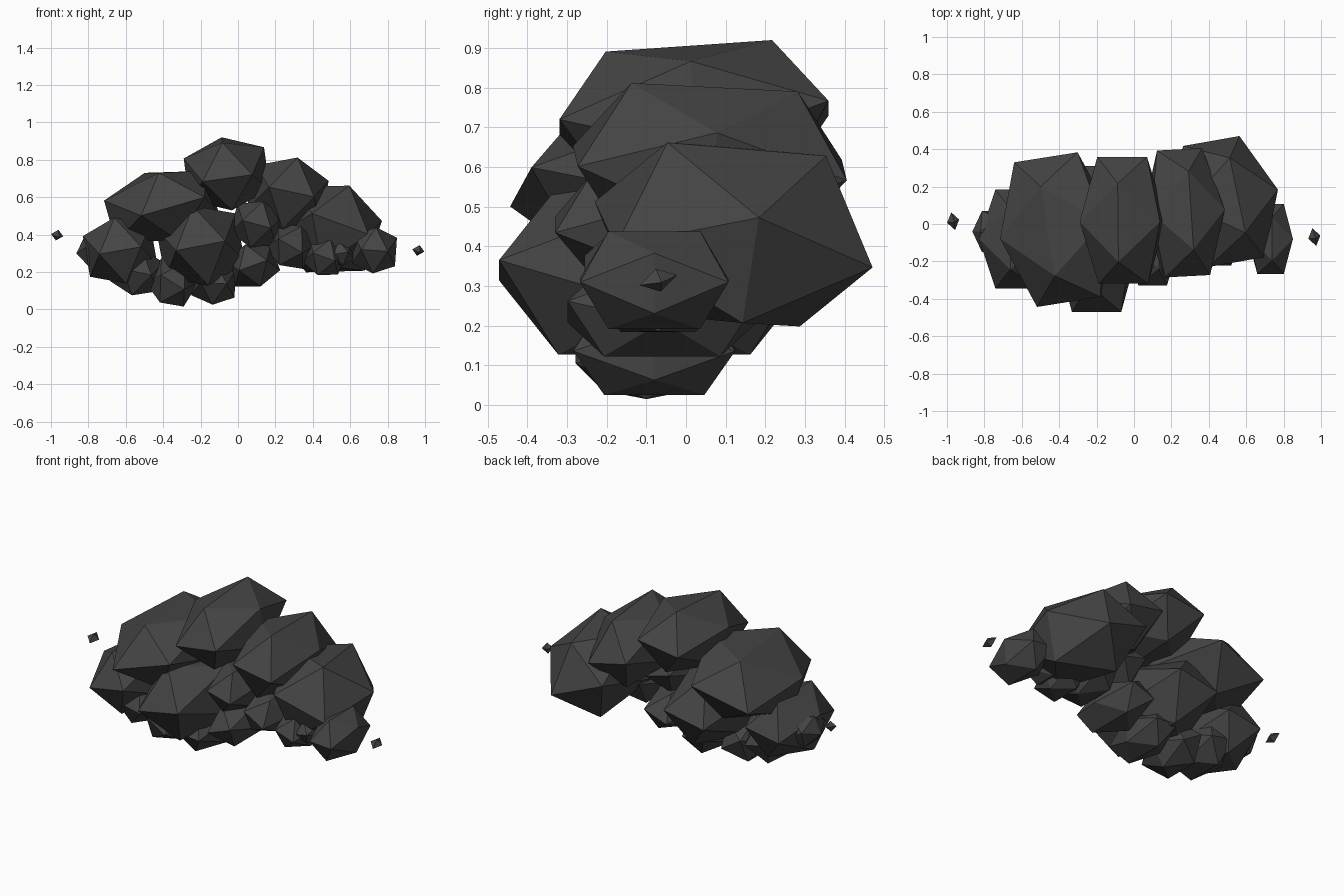
import bpy
from math import radians
from mathutils import Matrix, Euler, Vector

if "Cube" in bpy.data.objects:
    bpy.data.objects.remove(bpy.data.objects["Cube"])

# One dark soot colour for the whole cloud
soot = bpy.data.materials.new("dark_soot")
soot.diffuse_color = (0.058, 0.058, 0.058, 1)
soot.use_nodes = True
soot.node_tree.nodes["Principled BSDF"].inputs["Base Color"].default_value = soot.diffuse_color

P = 1.618034
ICO = [(x * P, 0, z) for x in (-1, 1) for z in (-1, 1)]
ICO += [(0, y, z * P) for y in (-1, 1) for z in (-1, 1)]
ICO += [(x, y * P, 0) for x in (-1, 1) for y in (-1, 1)]
OCTA = [(1, 0, 0), (-1, 0, 0), (0, 1, 0), (0, -1, 0), (0, 0, 1), (0, 0, -1)]


def puff(name, centre, radii, turn=(0, 0, 0), shape=ICO):
    """Faceted puff: stretched 20- or 8-sided solid, then rotated."""
    vs = [Vector(v).normalized() for v in shape]
    edge = min((vs[0] - v).length for v in vs[1:]) * 1.05
    faces = []
    n = len(vs)
    for i in range(n):
        for j in range(i + 1, n):
            for k in range(j + 1, n):
                a, b, c = vs[i], vs[j], vs[k]
                if max((a - b).length, (b - c).length, (a - c).length) < edge:
                    out = (b - a).cross(c - a).dot(a + b + c) > 0
                    faces.append((i, j, k) if out else (i, k, j))
    rot = Euler([radians(t) for t in turn]).to_matrix().to_4x4()
    mat = Matrix.Translation(centre) @ rot @ Matrix.Diagonal((*radii, 1))
    me = bpy.data.meshes.new(name)
    me.from_pydata([mat @ v for v in vs], [], faces)
    me.materials.append(soot)
    ob = bpy.data.objects.new(name, me)
    bpy.context.collection.objects.link(ob)


# Large upper puffs
puff("top_puff", (-0.06, 0.02, 0.725), (0.255, 0.40, 0.215), (4, -8, 0))
puff("upper_left_puff", (-0.41, -0.03, 0.55), (0.34, 0.46, 0.22), (0, -16, 9))
puff("upper_right_puff", (0.265, 0.06, 0.61), (0.235, 0.40, 0.23), (-3, 12, 3))
puff("right_puff", (0.48, 0.12, 0.43), (0.31, 0.39, 0.27), (-5, 20, 10))

# Middle puffs
puff("centre_puff", (-0.20, -0.08, 0.34), (0.255, 0.46, 0.255), (0, -11, 0))
puff("left_puff", (-0.63, -0.08, 0.315), (0.215, 0.31, 0.21), (0, -10, 0))
puff("far_left_puff", (-0.765, -0.04, 0.31), (0.10, 0.13, 0.10), (0, 25, 0))
puff("front_small_puff", (0.10, -0.10, 0.455), (0.15, 0.27, 0.15), (0, 15, 0))
puff("mid_right_puff", (0.28, -0.06, 0.34), (0.14, 0.23, 0.14), (0, 30, 0))
puff("far_right_puff", (0.73, -0.08, 0.315), (0.135, 0.22, 0.145), (0, 4, 0))
puff("right_bump", (0.55, -0.08, 0.30), (0.075, 0.13, 0.08), (0, -10, 0))

# Lower puffs
puff("lower_right_puff", (0.46, -0.07, 0.28), (0.12, 0.18, 0.12), (0, 20, 0))
puff("lower_centre_puff", (0.08, -0.06, 0.235), (0.15, 0.28, 0.14), (0, -20, 0))
puff("lower_left_puff", (-0.54, -0.08, 0.20), (0.15, 0.22, 0.15), (0, 12, 0))
puff("bottom_left_puff", (-0.35, -0.10, 0.145), (0.14, 0.21, 0.15), (0, 32, 0))
puff("bottom_centre_puff", (-0.13, -0.08, 0.14), (0.135, 0.24, 0.135), (0, 3, 0))

# Loose specks at both ends
puff("left_speck", (-0.967, 0.015, 0.397), (0.034, 0.05, 0.03), (15, 10, 15), OCTA)
puff("right_speck", (0.964, -0.07, 0.315), (0.034, 0.05, 0.03), (15, 10, 15), OCTA)
